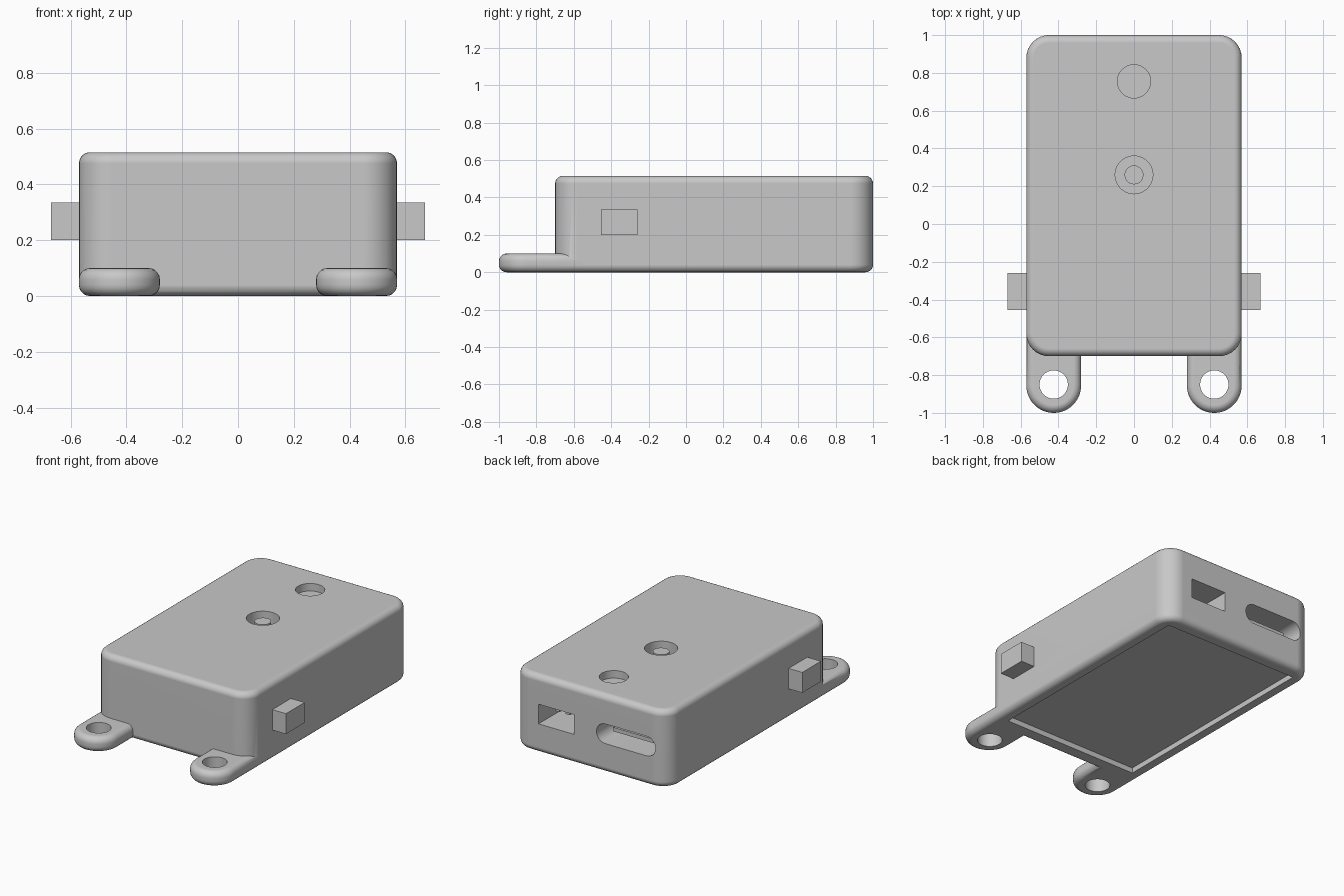
import bpy, bmesh
from math import sin, cos, pi, radians
from mathutils import Matrix

cube = bpy.data.objects.get("Cube")
if cube:
    bpy.data.objects.remove(cube, do_unlink=True)

grey = bpy.data.materials.new("plain grey")
grey.use_nodes = True
colour = (0.58, 0.58, 0.58, 1)
grey.diffuse_color = colour
grey.node_tree.nodes["Principled BSDF"].inputs["Base Color"].default_value = colour


def arc(cx, cy, r, start, sweep, n):
    return [(cx + r * cos(start + sweep * i / n), cy + r * sin(start + sweep * i / n))
            for i in range(n + 1)]


def rounded_rect(x0, x1, y0, y1, r, n=8):
    centres = [(x1 - r, y1 - r), (x0 + r, y1 - r), (x0 + r, y0 + r), (x1 - r, y0 + r)]
    return [p for k, (cx, cy) in enumerate(centres)
            for p in arc(cx, cy, r, k * pi / 2, pi / 2, n)]


def rect(x0, x1, y0, y1):
    return [(x0, y0), (x1, y0), (x1, y1), (x0, y1)]


def circle(cx, cy, r):
    return arc(cx, cy, r, 0, 2 * pi, 40)[:-1]


def prism(name, outline, low, high, bevel=0, along_y=False):
    """Extrude an outline up z, or along y when the outline is given in x and z."""
    bm = bmesh.new()
    base = bm.faces.new([bm.verts.new((x, y, 0)) for x, y in outline])
    top = bmesh.ops.extrude_face_region(bm, geom=[base])["geom"]
    for v in top:
        if isinstance(v, bmesh.types.BMVert):
            v.co.z = high - low
    bmesh.ops.remove_doubles(bm, verts=bm.verts, dist=0.0001)
    if bevel:
        rim = [e for e in bm.edges if abs(e.verts[0].co.z - e.verts[1].co.z) < 0.001]
        bmesh.ops.bevel(bm, geom=rim, offset=bevel, segments=5, profile=0.5, affect='EDGES')
    if along_y:
        bm.transform(Matrix.Translation((0, high, 0)) @ Matrix.Rotation(radians(90), 4, 'X'))
    else:
        bm.transform(Matrix.Translation((0, 0, low)))
    bmesh.ops.recalc_face_normals(bm, faces=bm.faces)
    mesh = bpy.data.meshes.new(name)
    bm.to_mesh(mesh)
    bm.free()
    mesh.materials.append(grey)
    obj = bpy.data.objects.new(name, mesh)
    bpy.context.collection.objects.link(obj)
    return obj


def activate(obj):
    bpy.ops.object.select_all(action='DESELECT')
    obj.select_set(True)
    bpy.context.view_layer.objects.active = obj


def combine(target, tool, operation):
    activate(target)
    mod = target.modifiers.new("combine", 'BOOLEAN')
    mod.operation, mod.object, mod.solver = operation, tool, 'EXACT'
    bpy.ops.object.modifier_apply(modifier=mod.name)
    bpy.data.objects.remove(tool, do_unlink=True)


def smooth(obj):
    activate(obj)
    bpy.ops.object.shade_smooth_by_angle(angle=radians(32))
    obj.modifiers.new("even_shading", 'WEIGHTED_NORMAL').keep_sharp = True


# Rounded case with two mounting ears
case = prism("case", rounded_rect(-0.57, 0.57, -0.7, 1, 0.12), 0, 0.515, 0.04)
for side in (-1, 1):
    x, r = side * 0.425, 0.145
    outline = arc(x, -0.855, r, pi, pi, 24) + [(x + r, -0.54), (x - r, -0.54)]
    combine(case, prism("mounting_ear", outline, 0, 0.1, 0.04), 'UNION')

# Openings: ear holes, top wells, underside recess, rear sockets
for side in (-1, 1):
    combine(case, prism("cut", circle(side * 0.425, -0.85, 0.075), -0.1, 0.2), 'DIFFERENCE')
for y, r, floor in ((0.26, 0.1, 0.42), (0.755, 0.088, 0.465)):
    combine(case, prism("cut", circle(0, y, r), floor, 0.6), 'DIFFERENCE')
combine(case, prism("cut", rect(-0.49, 0.49, -0.6, 0.91), -0.1, 0.035), 'DIFFERENCE')
combine(case, prism("cut", rect(0.12, 0.38, 0.195, 0.325), 0.75, 1.1, along_y=True), 'DIFFERENCE')
slot = rounded_rect(-0.475, -0.045, 0.195, 0.325, 0.064)
combine(case, prism("cut", slot, 0.78, 1.1, along_y=True), 'DIFFERENCE')
smooth(case)

# Push button in the top well
smooth(prism("top_button", circle(0, 0.26, 0.05), 0.41, 0.495))

# Side buttons
for side, label in ((-1, "right"), (1, "left")):
    edges = sorted((side * 0.54, side * 0.67))
    prism(label + "_side_button", rect(*edges, -0.455, -0.26), 0.2, 0.335)

# Contacts inside the rear sockets
for i in range(3):
    x = 0.25 + (i - 1) * 0.075
    prism("socket_pin", rect(x - 0.015, x + 0.015, 0.245, 0.275), 0.74, 0.88, along_y=True)
prism("slot_tongue", rect(-0.41, -0.11, 0.247, 0.273), 0.77, 0.92, along_y=True)
